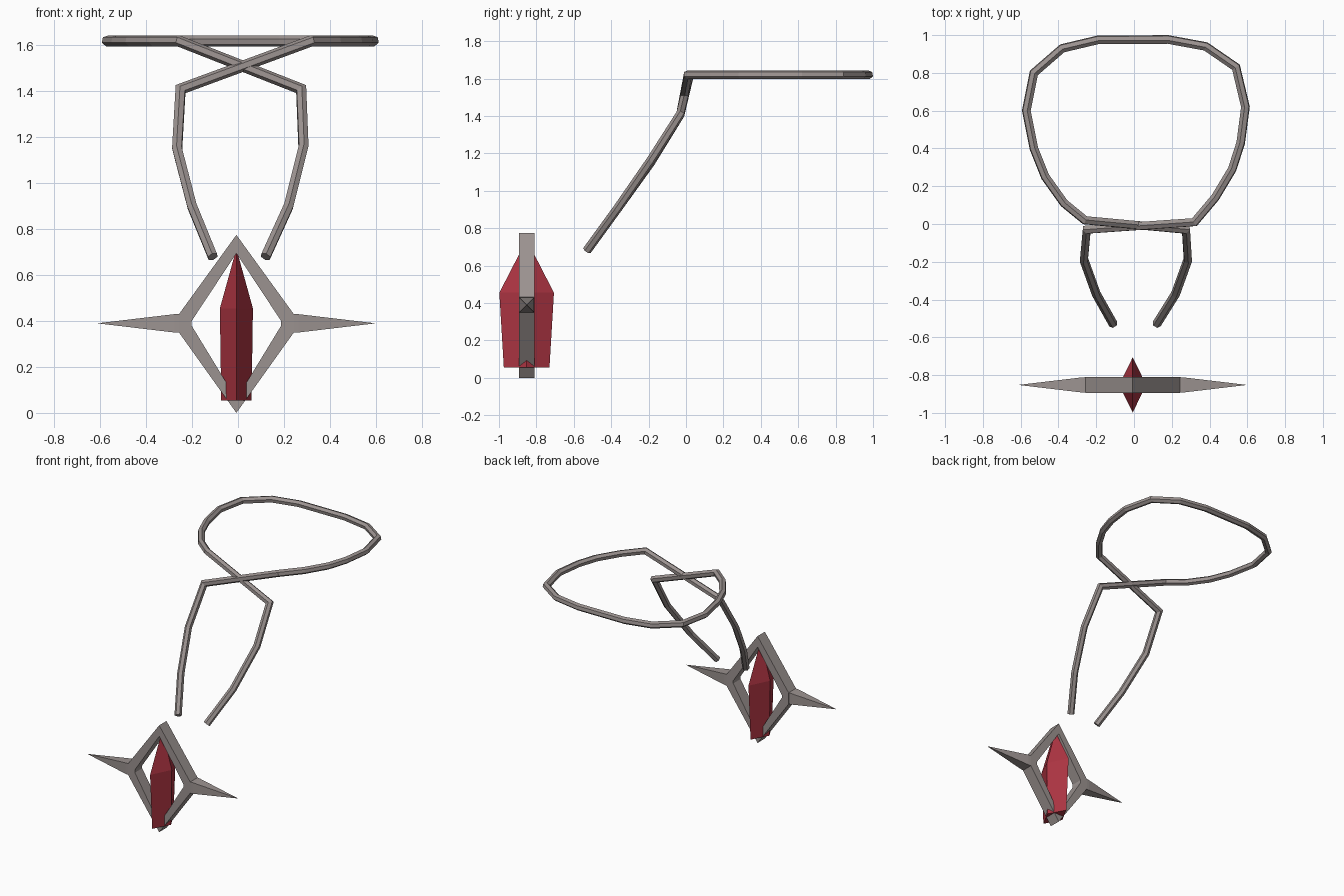
import bpy, bmesh, math
from mathutils import Vector

if "Cube" in bpy.data.objects:
    bpy.data.objects.remove(bpy.data.objects["Cube"])


def material(name, rgb):
    m = bpy.data.materials.new(name)
    m.diffuse_color = (*rgb, 1)
    m.use_nodes = True
    m.node_tree.nodes["Principled BSDF"].inputs["Base Color"].default_value = m.diffuse_color
    return m


TAUPE = material("taupe metal", (0.33, 0.29, 0.28))
RED = material("deep red", (0.42, 0.035, 0.055))


def loft(name, rings, mat, closed=False):
    """Skin a list of equal-sized rings; cap the ends unless the loft is closed."""
    bm = bmesh.new()
    vr = [[bm.verts.new(p) for p in r] for r in rings]
    n = len(vr[0])
    pairs = list(zip(vr, vr[1:] + vr[:1])) if closed else list(zip(vr, vr[1:]))
    for a, b in pairs:
        for i in range(n):
            j = (i + 1) % n
            bm.faces.new((a[i], a[j], b[j], b[i]))
    if not closed:
        bm.faces.new(vr[0])
        bm.faces.new(vr[-1])
    bmesh.ops.remove_doubles(bm, verts=bm.verts, dist=1e-5)
    bmesh.ops.recalc_face_normals(bm, faces=bm.faces)
    me = bpy.data.meshes.new(name)
    bm.to_mesh(me)
    bm.free()
    me.materials.append(mat)
    ob = bpy.data.objects.new(name, me)
    bpy.context.collection.objects.link(ob)
    return ob


def mitred_tube(name, path, radius, sides, mat):
    """Sweep a polygon along a path with sharp mitred corners."""
    pts = [Vector(p) for p in path]
    dirs = [(b - a).normalized() for a, b in zip(pts, pts[1:])]
    u = dirs[0].cross(Vector((0, 0, 1))).normalized()
    v = dirs[0].cross(u)
    ring = [pts[0] + radius * (u * math.cos(t) + v * math.sin(t))
            for t in (2 * math.pi * i / sides for i in range(sides))]
    rings = [ring]
    for i, d in enumerate(dirs):
        nxt = dirs[min(i + 1, len(dirs) - 1)]
        n = (d + nxt).normalized()
        ring = [q + d * ((pts[i + 1] - q).dot(n) / d.dot(n)) for q in ring]
        rings.append(ring)
    return loft(name, rings, mat)


# Cord: left strand up, across, round the neck loop, across again, right strand down
left = [(-0.11, -0.53, 0.68), (-0.20, -0.37, 0.90), (-0.265, -0.19, 1.15), (-0.25, -0.03, 1.41)]
right = [(0.275, -0.03, 1.41), (0.285, -0.19, 1.16), (0.22, -0.37, 0.90), (0.12, -0.53, 0.68)]
loop = [(0.32, 0.01), (0.43, 0.14), (0.52, 0.29), (0.565, 0.43), (0.59, 0.62), (0.54, 0.83),
        (0.38, 0.94), (0.18, 0.977), (-0.19, 0.975), (-0.38, 0.93), (-0.53, 0.80),
        (-0.57, 0.60), (-0.53, 0.40), (-0.47, 0.25), (-0.37, 0.11), (-0.26, 0.02)]
mitred_tube("cord", left + [(x, y, 1.62) for x, y in loop] + right, 0.024, 6, TAUPE)

# Pendant frame: a diamond ring with blunt sides
CX, CY, H = -0.007, -0.852, 0.042
outer = [(0, 0.775), (0.25, 0.43), (0.25, 0.35), (0, 0.0), (-0.25, 0.35), (-0.25, 0.43)]
inner = [(0, 0.695), (0.195, 0.40), (0.195, 0.38), (0, 0.06), (-0.195, 0.38), (-0.195, 0.40)]
rings = [[(CX + o[0], CY - H, o[1]), (CX + o[0], CY + H, o[1]),
          (CX + i[0], CY + H, i[1]), (CX + i[0], CY - H, i[1])] for o, i in zip(outer, inner)]
loft("pendant_frame", rings, TAUPE, closed=True)


# Side spikes: square pyramids
def square(x, h):
    return [(CX + x, CY + a * h, 0.39 + b * h) for a, b in ((-1, -1), (1, -1), (1, 1), (-1, 1))]


for s, side in ((-1, "left"), (1, "right")):
    loft(side + "_spike", [square(s * 0.23, H), square(s * 0.27, H * 0.95), square(s * 0.602, 0.0005)], TAUPE)


# Gem: long rhombic crystal standing in the frame
def rhombus(rx, ry, z):
    return [(CX + rx, CY, z), (CX, CY + ry, z), (CX - rx, CY, z), (CX, CY - ry, z)]


loft("gem", [rhombus(0.066, 0.122, 0.055), rhombus(0.072, 0.146, 0.455), rhombus(0.004, 0.02, 0.70)], RED)
